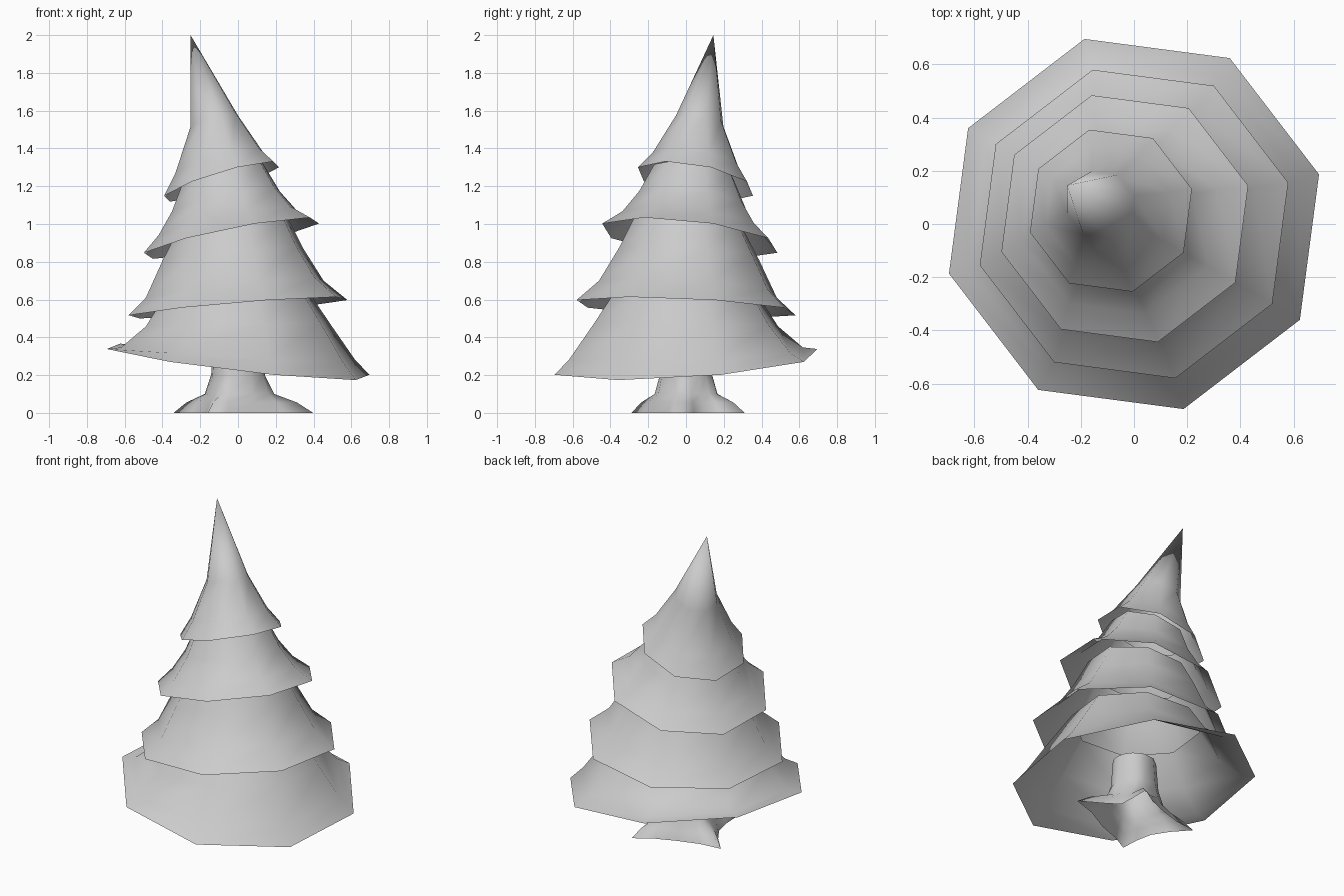
import bpy
import bmesh
from math import cos, sin, radians

cube = bpy.data.objects.get("Cube")
if cube:
    bpy.data.objects.remove(cube, do_unlink=True)

grey = bpy.data.materials.new("plain_grey")
grey.use_nodes = True
colour = (0.6, 0.6, 0.6, 1)
grey.diffuse_color = colour
grey.node_tree.nodes["Principled BSDF"].inputs["Base Color"].default_value = colour

LEAN = radians(150)  # the tree bends towards this direction


def loft(name, rings):
    """Skin a stack of equal closed rings into an open, smooth shell."""
    bm = bmesh.new()
    loops = [[bm.verts.new(p) for p in ring] for ring in rings]
    count = len(loops[0])
    for low, high in zip(loops, loops[1:]):
        for i in range(count):
            j = (i + 1) % count
            bm.faces.new((low[i], low[j], high[j], high[i]))
    bmesh.ops.remove_doubles(bm, verts=bm.verts[:], dist=0.0005)
    for face in bm.faces:
        face.smooth = True
    mesh = bpy.data.meshes.new(name)
    bm.to_mesh(mesh)
    bm.free()
    mesh.materials.append(grey)
    obj = bpy.data.objects.new(name, mesh)
    bpy.context.collection.objects.link(obj)
    return obj


def tilted_octagon(lean, z, radius, slope):
    """Octagon shifted along the lean and tipped down towards it."""
    points = []
    for k in range(8):
        a = radians(15 + 45 * k)
        points.append((lean * cos(LEAN) + radius * cos(a),
                       lean * sin(LEAN) + radius * sin(a),
                       z - slope * radius * cos(a - LEAN)))
    return points


# Foliage tiers, each ring as lean, height, radius, slope
tiers = {
    "bottom_foliage": [(0, .27, .72, -.134), (0, .315, .64, -.07),
                       (0, .465, .505, .02), (.01, .65, .38, .05)],
    "lower_foliage": [(0, .557, .6, .095), (.02, .655, .487, .13),
                      (.03, .84, .385, .11), (.03, 1.0, .3, .15)],
    "upper_foliage": [(.04, .925, .48, .228), (.06, 1.005, .38, .23),
                      (.075, 1.12, .295, .26), (.09, 1.27, .22, .3)],
    "top_foliage": [(.1, 1.225, .315, .338), (.115, 1.325, .24, .33),
                    (.145, 1.545, .13, .32), (.29, 2.0, 0, 0)],
}
for name, rings in tiers.items():
    loft(name, [tilted_octagon(*ring) for ring in rings])

# Trunk flaring into four roots, each root as direction and reach
roots = [(-6, .4), (61, .355), (159, .365), (241, .33)]
spokes = []
for i, (angle, reach) in enumerate(roots):
    after = roots[(i + 1) % 4][0] + (360 if i == 3 else 0)
    spokes += [(angle - 15, reach, .3), (angle, reach, 1),
               (angle + 15, reach, .3), ((angle + after) / 2, reach, 0)]

# Trunk levels as height, core radius, share of the root reach
levels = [(0, .2, 1), (.055, .185, .6), (.1, .165, .12),
          (.2, .143, 0), (.38, .13, 0)]
trunk_rings = []
for z, core, share in levels:
    ring = []
    for angle, reach, weight in spokes:
        r = core + (reach - core) * share * weight
        a = radians(angle)
        ring.append((r * cos(a), r * sin(a), z))
    trunk_rings.append(ring)
loft("trunk_and_roots", trunk_rings)
